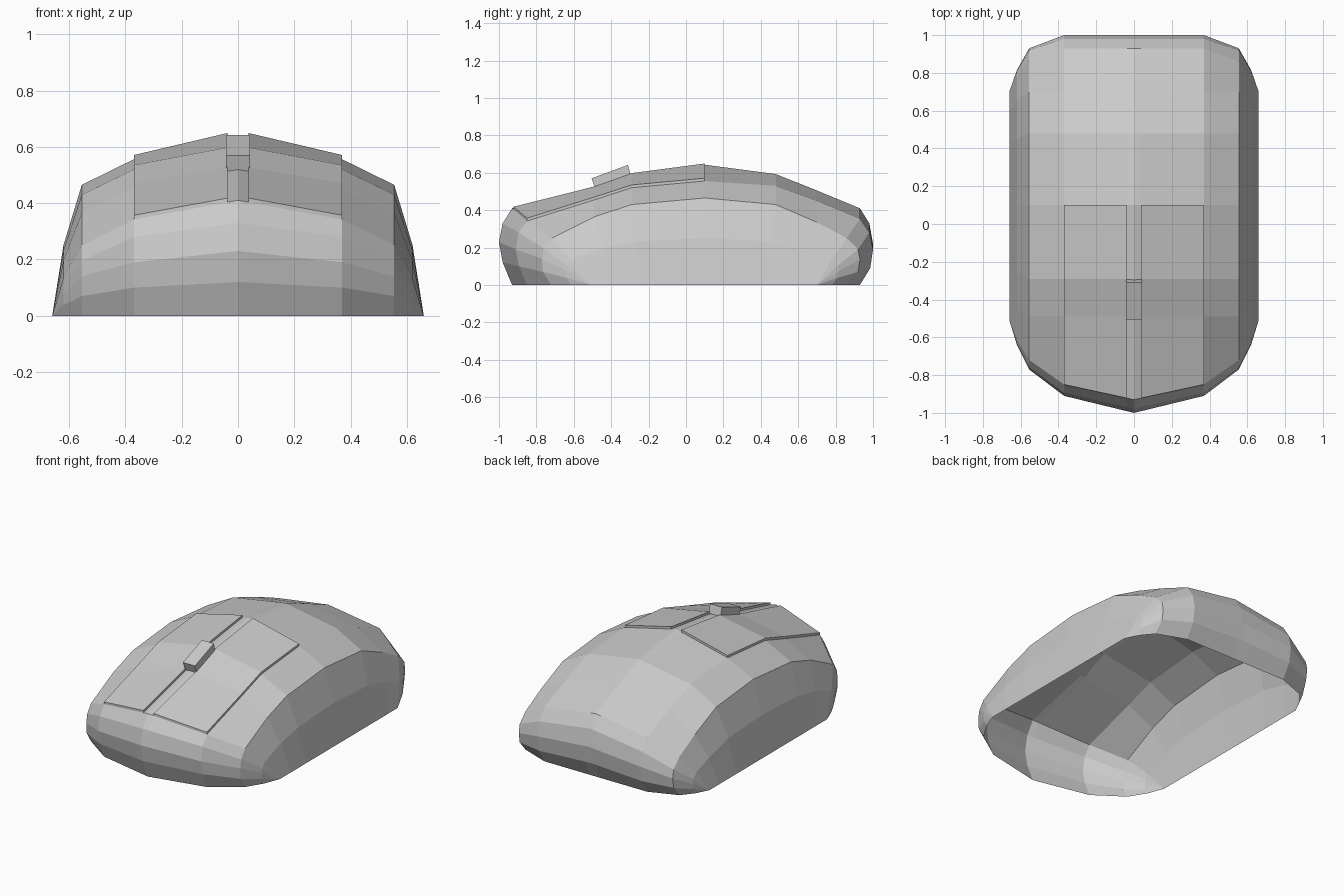
import bpy, bmesh

if "Cube" in bpy.data.objects:
    bpy.data.objects.remove(bpy.data.objects["Cube"])

# Lengthwise profiles (y, z), running from front bottom, over the top, to back bottom
CENTRE = [(-.93, 0), (-.98, .12), (-1, .23), (-.98, .33), (-.93, .41), (-.49, .518), (-.29, .59),
          (.1, .643), (.48, .593), (.7, .505), (.93, .41), (.98, .33), (1, .22), (.985, .11), (.93, 0)]
SHOULDER = [(-.85, 0), (-.893, .10), (-.91, .19), (-.895, .28), (-.85, .342), (-.49, .455), (-.29, .52),
            (.1, .556), (.48, .53), (.7, .45), (.93, .355), (.98, .28), (1, .19), (.985, .09), (.93, 0)]
EDGE = [(-.72, 0), (-.765, .07), (-.77, .14), (-.76, .195), (-.72, .25), (-.49, .365), (-.29, .43),
        (.1, .465), (.48, .43), (.7, .335), (.86, .25), (.92, .19), (.93, .135), (.92, .07), (.86, 0)]
SKIRT_Y = [-.51] * 5 + [-.4, -.24, .1, .42, .6] + [.7] * 5
FRONT, REAR = 4, 7          # stations where the buttons start and end
LIP = .015


def blend(a, b, t):
    return [tuple(p + (q - p) * t for p, q in zip(u, v)) for u, v in zip(a, b)]


SKIRT = [(y, 0) for y in SKIRT_Y]
FLANK = [(y, z * 1.08) for y, z in blend(EDGE, SKIRT, .5)]
COLUMNS = [(0, CENTRE), (.037, blend(CENTRE, SHOULDER, .1)), (.37, SHOULDER),
           (.555, EDGE), (.62, FLANK), (.66, SKIRT)]


def is_button(i, j):
    return j == 1 and FRONT <= i < REAR


def grid_mesh(keep):
    """Loft the columns, keeping the cells that pass the test."""
    bm = bmesh.new()
    v = [[bm.verts.new((x, y, z)) for y, z in prof] for x, prof in COLUMNS]
    for j in range(len(COLUMNS) - 1):
        for i in range(len(CENTRE) - 1):
            if keep(i, j):
                bm.faces.new((v[j][i], v[j + 1][i], v[j + 1][i + 1], v[j][i + 1]))
    bmesh.ops.delete(bm, geom=[p for p in bm.verts if not p.link_faces], context='VERTS')
    bmesh.ops.remove_doubles(bm, verts=bm.verts, dist=1e-4)
    return bm


def make(name, bm, mirror=True):
    mesh = bpy.data.meshes.new(name)
    bm.to_mesh(mesh)
    bm.free()
    ob = bpy.data.objects.new(name, mesh)
    bpy.context.collection.objects.link(ob)
    if mirror:
        ob.modifiers.new("Mirror", 'MIRROR').use_clip = True
    return ob


# Open-bottomed shell
make("shell", grid_mesh(lambda i, j: not is_button(i, j)))

# Raised left and right buttons
bm = grid_mesh(is_button)
out = bmesh.ops.extrude_face_region(bm, geom=bm.faces[:])
bmesh.ops.translate(bm, vec=(0, 0, LIP),
                    verts=[g for g in out["geom"] if isinstance(g, bmesh.types.BMVert)])
bmesh.ops.recalc_face_normals(bm, faces=bm.faces)
make("buttons", bm)

# Scroll wheel block
bm = bmesh.new()
face = bm.faces.new([bm.verts.new((-.043, y, z)) for y, z in
                     [(-.485, .515), (-.505, .57), (-.31, .642), (-.295, .585)]])
out = bmesh.ops.extrude_face_region(bm, geom=[face])
bmesh.ops.translate(bm, vec=(.086, 0, 0),
                    verts=[g for g in out["geom"] if isinstance(g, bmesh.types.BMVert)])
bmesh.ops.recalc_face_normals(bm, faces=bm.faces)
make("scroll_wheel", bm, mirror=False)
